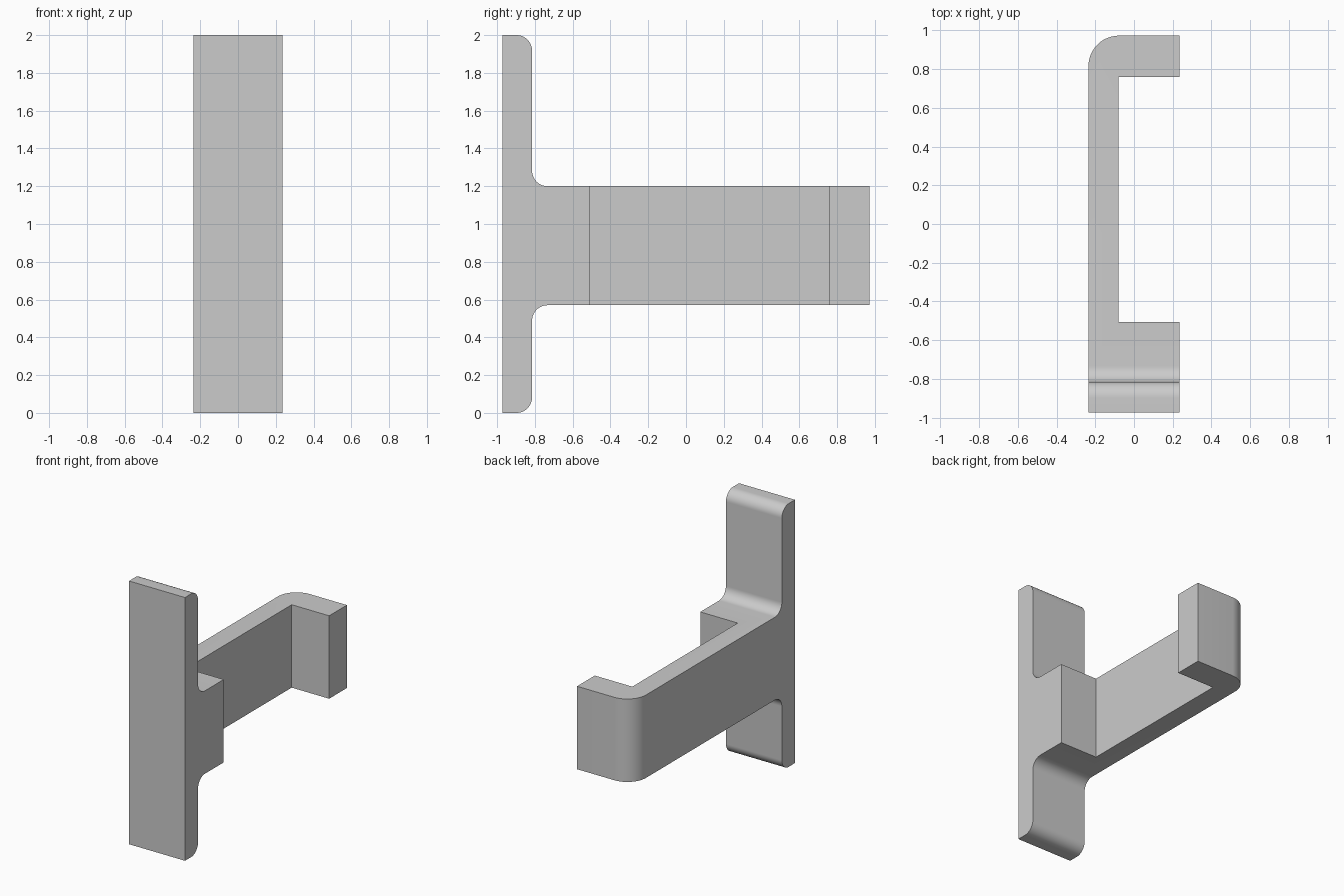
import bpy, bmesh
from math import sin, cos, pi
from mathutils import Vector

if "Cube" in bpy.data.objects:
    bpy.data.objects.remove(bpy.data.objects["Cube"])

# Main dimensions
HALF_W, HALF_L, HEIGHT = 0.235, 0.972, 2.0
PLATE_Y = -0.815
ARM_LOW, ARM_HIGH = 0.57, 1.2
POCKET_X, POCKET_FRONT, POCKET_BACK = -0.08, -0.507, 0.759
FILLET, CORNER = 0.082, 0.157

grey = bpy.data.materials.new("plain grey")
grey.use_nodes = True
colour = (0.6, 0.6, 0.6, 1)
grey.diffuse_color = colour
grey.node_tree.nodes["Principled BSDF"].inputs["Base Color"].default_value = colour


def rounded(points, steps=12):
    """Outline of (a, b, radius) corners, with right-angled corners rounded."""
    out = []
    for i, (a, b, r) in enumerate(points):
        p = Vector((a, b))
        if not r:
            out.append(p)
            continue
        u = (Vector(points[i - 1][:2]) - p).normalized()
        v = (Vector(points[(i + 1) % len(points)][:2]) - p).normalized()
        centre = p + (u + v) * r
        for k in range(steps + 1):
            t = k / steps * pi / 2
            out.append(centre - v * r * cos(t) - u * r * sin(t))
    return out


def prism(name, outline, place, offset):
    """Extrude an outline into a solid; place maps (a, b) to a 3D point."""
    bm = bmesh.new()
    face = bm.faces.new([bm.verts.new(place(p)) for p in outline])
    new = bmesh.ops.extrude_face_region(bm, geom=[face])["geom"]
    verts = [g for g in new if isinstance(g, bmesh.types.BMVert)]
    bmesh.ops.translate(bm, verts=verts, vec=offset)
    bmesh.ops.recalc_face_normals(bm, faces=bm.faces)
    mesh = bpy.data.meshes.new(name)
    bm.to_mesh(mesh)
    bm.free()
    mesh.materials.append(grey)
    obj = bpy.data.objects.new(name, mesh)
    bpy.context.collection.objects.link(obj)
    return obj


# T-shaped side profile: wall plate with filleted arm
side = rounded([
    (-HALF_L, 0, 0), (PLATE_Y, 0, FILLET),
    (PLATE_Y, ARM_LOW, FILLET), (HALF_L, ARM_LOW, 0),
    (HALF_L, ARM_HIGH, 0), (PLATE_Y, ARM_HIGH, FILLET),
    (PLATE_Y, HEIGHT, FILLET), (-HALF_L, HEIGHT, 0)])
bracket = prism("hook_bracket", side, lambda p: (-HALF_W, p.x, p.y), (2 * HALF_W, 0, 0))

# Top outline of the hook, oversized where it must not trim the plate
M = 0.3
top = rounded([
    (-HALF_W, -HALF_L - M, 0), (HALF_W + M, -HALF_L - M, 0),
    (HALF_W + M, POCKET_FRONT, 0), (POCKET_X, POCKET_FRONT, 0),
    (POCKET_X, POCKET_BACK, 0), (HALF_W + M, POCKET_BACK, 0),
    (HALF_W + M, HALF_L, 0), (-HALF_W, HALF_L, CORNER)])
# Keep the shared flat sides from coinciding
for p in top:
    if p.x < -HALF_W + 1e-4:
        p.x -= 0.0005
    if p.y > HALF_L - 1e-4:
        p.y += 0.0005
cutter = prism("hook_outline_cutter", top, lambda p: (p.x, p.y, -M), (0, 0, HEIGHT + 2 * M))
cutter.hide_render = True

# Trim the bracket to the hook outline
bpy.context.view_layer.objects.active = bracket
bracket.select_set(True)
cut = bracket.modifiers.new("hook outline", "BOOLEAN")
cut.operation = "INTERSECT"
cut.solver = "EXACT"
cut.object = cutter
bpy.ops.object.modifier_apply(modifier=cut.name)
bpy.data.objects.remove(cutter)

bpy.ops.object.shade_smooth_by_angle(angle=pi / 6)
